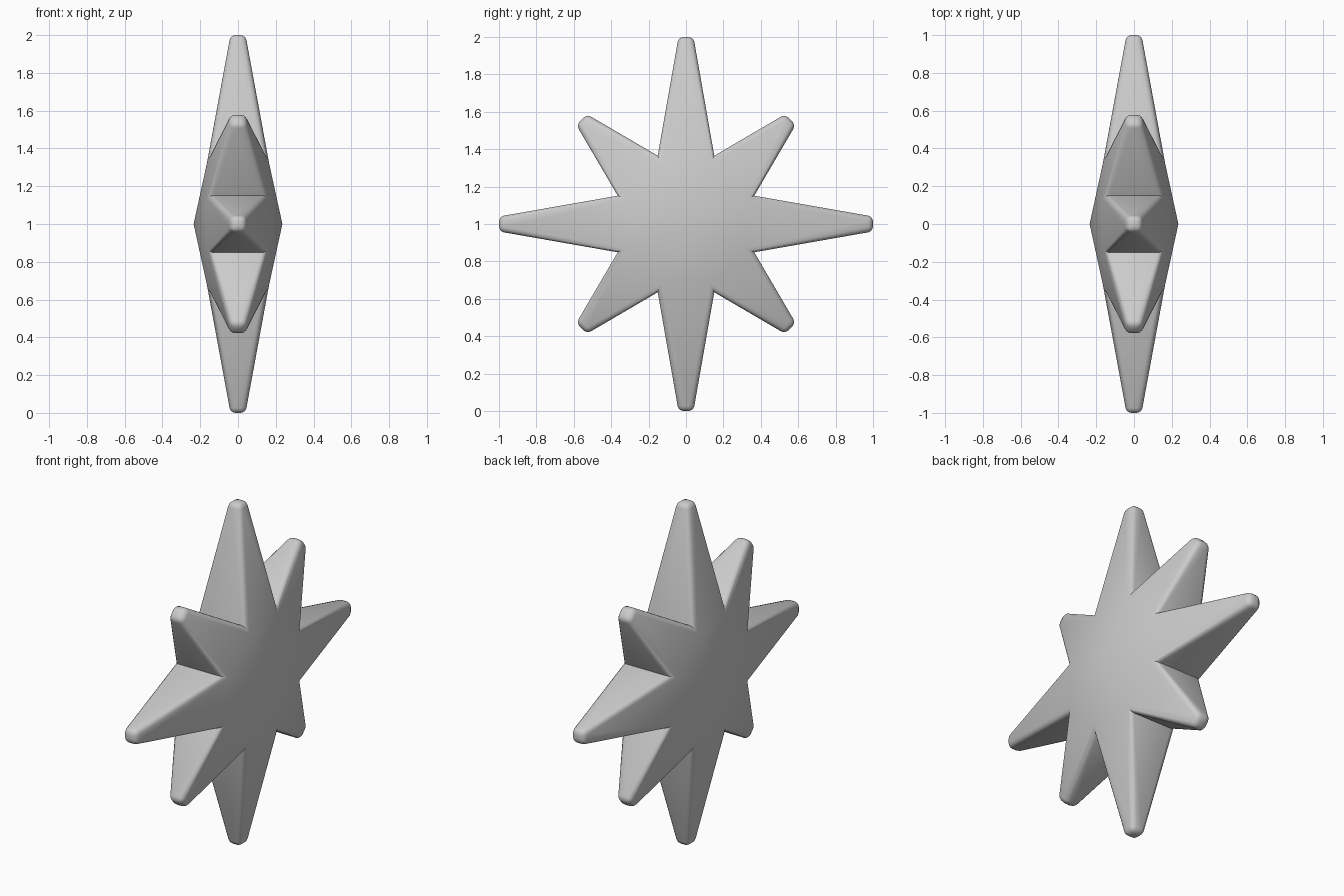
import bpy, bmesh
from math import sin, cos, pi

if "Cube" in bpy.data.objects:
    bpy.data.objects.remove(bpy.data.objects["Cube"])

CENTRE_X, VALLEY_X, VALLEY_R, TIP = 0.235, 0.155, 0.395, 0.04
LONG, SHORT = 1.0, 0.79

bm = bmesh.new()


def point(x, angle, r, side=0.0):
    # r runs along the arm, side runs across it, in the upright star plane
    return bm.verts.new((x, r * cos(angle) - side * sin(angle),
                         1 + r * sin(angle) + side * cos(angle)))


# Valleys between the arms and the two shallow centre peaks
valley = [{s: point(s * VALLEY_X, (i - 0.5) * pi / 4, VALLEY_R) for s in (1, -1)}
          for i in range(8)]
peak = {s: point(s * CENTRE_X, 0, 0) for s in (1, -1)}

# Eight tapered arms, alternately long and short
rounded = []
for i in range(8):
    a = i * pi / 4
    r = LONG if i % 2 == 0 else SHORT
    lo, hi = valley[i], valley[(i + 1) % 8]
    tl = {s: point(s * TIP, a, r, -TIP) for s in (1, -1)}
    th = {s: point(s * TIP, a, r, TIP) for s in (1, -1)}
    for s in (1, -1):
        bm.faces.new((peak[s], lo[s], hi[s]))
        bm.faces.new((lo[s], tl[s], th[s], hi[s]))
        rounded += [(lo[s], tl[s]), (hi[s], th[s]), (tl[s], th[s])]
    bm.faces.new((lo[1], lo[-1], tl[-1], tl[1]))
    bm.faces.new((hi[1], th[1], th[-1], hi[-1]))
    bm.faces.new((tl[1], tl[-1], th[-1], th[1]))
    rounded += [(tl[1], tl[-1]), (th[1], th[-1])]

bmesh.ops.recalc_face_normals(bm, faces=bm.faces[:])

# Soften the arm edges and tips, keeping the valleys crisp
edges = [bm.edges.get(pair) for pair in rounded]
bmesh.ops.bevel(bm, geom=edges, offset=0.027, offset_type='OFFSET',
                segments=3, profile=0.5, affect='EDGES', clamp_overlap=True)
bmesh.ops.recalc_face_normals(bm, faces=bm.faces[:])

mesh = bpy.data.meshes.new("eight_point_star")
bm.to_mesh(mesh)
bm.free()
star = bpy.data.objects.new("eight_point_star", mesh)
bpy.context.collection.objects.link(star)
bpy.context.view_layer.objects.active = star
star.select_set(True)
bpy.ops.object.shade_smooth_by_angle(angle=0.6)
